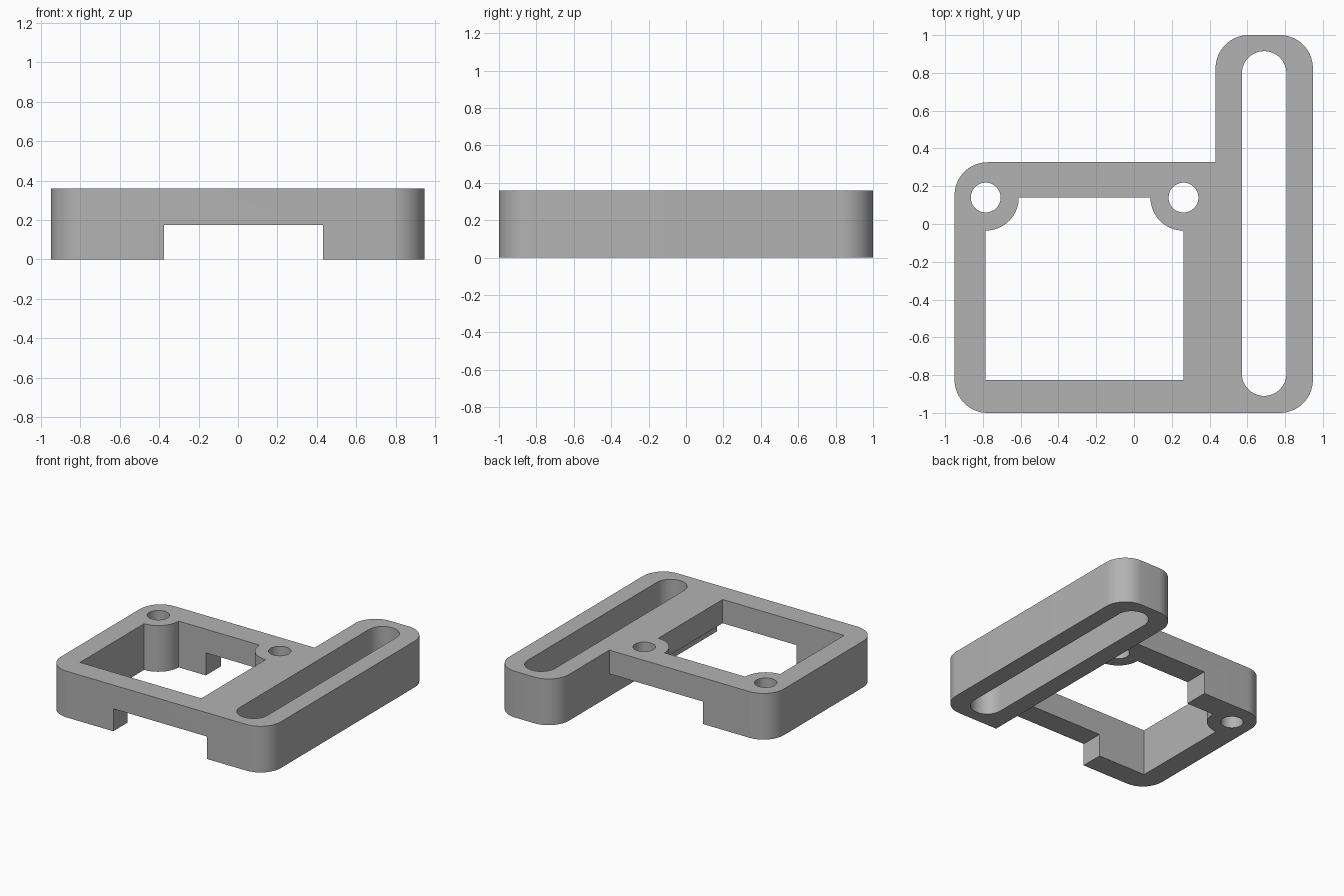
import bpy, bmesh
from math import cos, sin, pi

cube = bpy.data.objects.get("Cube")
if cube:
    bpy.data.objects.remove(cube)

HEIGHT = 0.36
NOTCH_TOP = 0.175
RADIUS = 0.175      # outer corners and screw bosses
LEFT_X, RIGHT_X, HOLE_Y = -0.785, 0.262, 0.14

grey = bpy.data.materials.new("plain grey")
grey.use_nodes = True
colour = (0.45, 0.45, 0.45, 1)
grey.diffuse_color = colour
grey.node_tree.nodes["Principled BSDF"].inputs["Base Color"].default_value = colour


def arc(cx, cy, r, start, end, steps=16):
    """Points along an arc, angles in quarter turns."""
    angles = [(start + (end - start) * i / steps) * pi / 2 for i in range(steps + 1)]
    return [(cx + r * cos(a), cy + r * sin(a)) for a in angles]


def prism(name, outline, z0, z1):
    """Extrude a closed outline between two heights."""
    bm = bmesh.new()
    face = bm.faces.new([bm.verts.new((x, y, z0)) for x, y in outline])
    top = bmesh.ops.extrude_face_region(bm, geom=[face])["geom"]
    verts = [v for v in top if isinstance(v, bmesh.types.BMVert)]
    bmesh.ops.translate(bm, verts=verts, vec=(0, 0, z1 - z0))
    bmesh.ops.recalc_face_normals(bm, faces=bm.faces)
    mesh = bpy.data.meshes.new(name)
    bm.to_mesh(mesh)
    bm.free()
    mesh.materials.append(grey)
    obj = bpy.data.objects.new(name, mesh)
    bpy.context.collection.objects.link(obj)
    return obj


# Bracket body: square frame joined to a long arm
r = RADIUS
outline = (arc(-0.95 + r, -1 + r, r, 2, 3) + arc(0.947 - r, -1 + r, r, 3, 4)
           + arc(0.947 - r, 1 - r, r, 0, 1) + arc(0.432 + r, 1 - r, r, 1, 2)
           + [(0.432, 0.327)] + arc(-0.95 + r, 0.327 - r, r, 1, 2))
bracket = prism("bracket", outline, 0, HEIGHT)

# Window with quarter-round screw bosses left standing in its back corners
window = ([(LEFT_X, -0.825), (RIGHT_X, -0.825)]
          + arc(RIGHT_X, HOLE_Y, r, 3, 2) + arc(LEFT_X, HOLE_Y, r, 4, 3))
# Long adjustment slot in the arm
slot = arc(0.689, 0.797, 0.118, 0, 2, 32) + arc(0.689, -0.792, 0.118, 2, 4, 32)
# Channel under the frame, running front to back
channel = [(-0.375, -1.2), (0.432, -1.2), (0.432, 0.6), (-0.375, 0.6)]

cutters = [prism("window_cutter", window, -0.1, 0.5),
           prism("slot_cutter", slot, -0.1, 0.5),
           prism("channel_cutter", channel, -0.1, NOTCH_TOP)]
for side, x in (("right", LEFT_X), ("left", RIGHT_X)):
    hole = arc(x, HOLE_Y, 0.079, 0, 4, 48)[:-1]
    cutters.append(prism(side + "_screw_hole_cutter", hole, -0.1, 0.5))

# Cut the openings, then discard the cutters
bpy.context.view_layer.objects.active = bracket
for cutter in cutters:
    mod = bracket.modifiers.new(cutter.name, "BOOLEAN")
    mod.operation = "DIFFERENCE"
    mod.solver = "EXACT"
    mod.object = cutter
    bpy.ops.object.modifier_apply(modifier=mod.name)
    bpy.data.objects.remove(cutter)

bpy.ops.object.select_all(action="DESELECT")
bracket.select_set(True)
bpy.ops.object.shade_smooth_by_angle()
